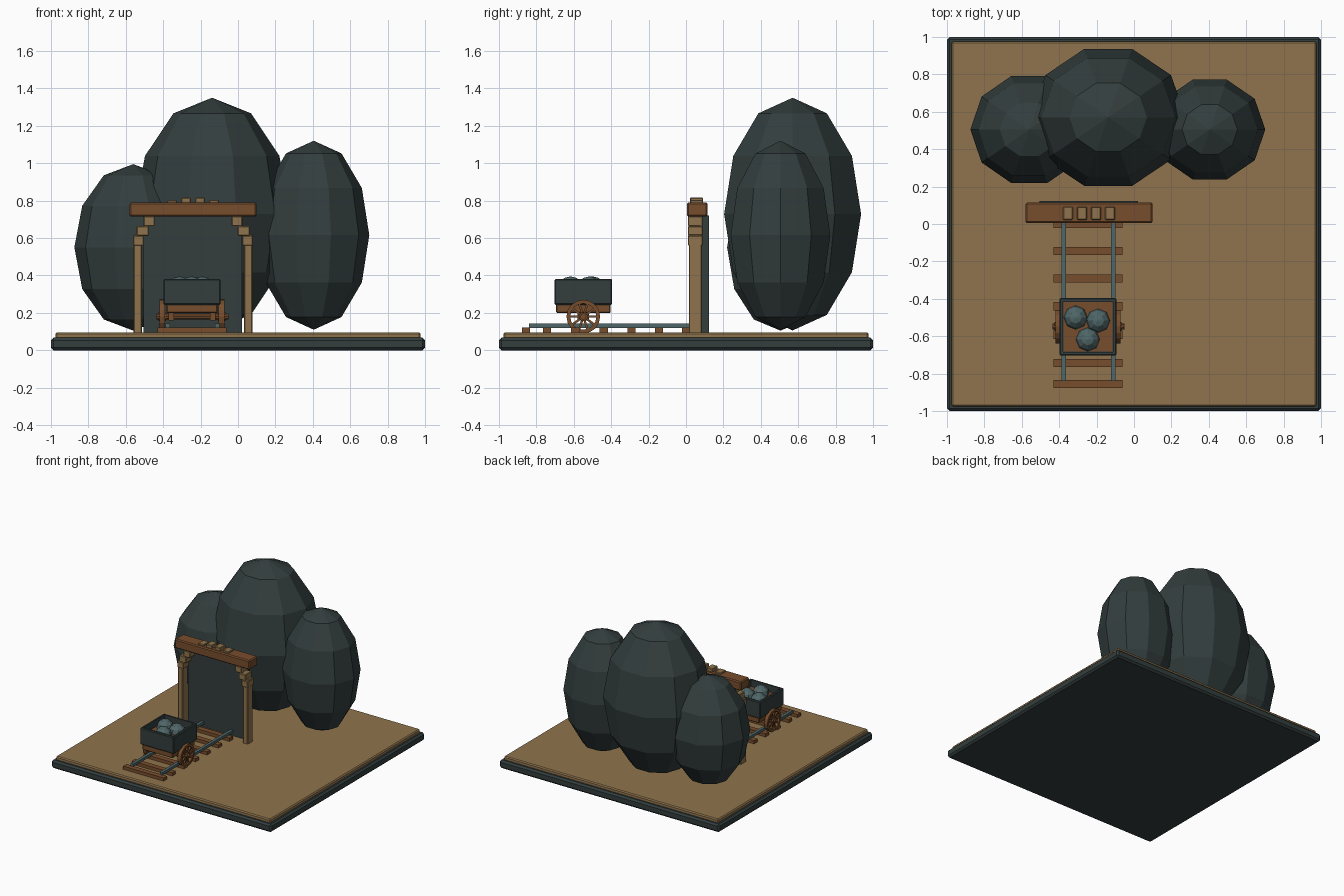
import bpy, bmesh, math
from mathutils import Matrix, Vector

cube = bpy.data.objects.get("Cube")
if cube:
    bpy.data.objects.remove(cube, do_unlink=True)


def material(name, rgb):
    m = bpy.data.materials.new(name)
    m.use_nodes = True
    m.diffuse_color = (*rgb, 1)
    m.node_tree.nodes["Principled BSDF"].inputs["Base Color"].default_value = (*rgb, 1)
    return m


SLATE = material("dark slate", (0.033, 0.047, 0.047))
SAND = material("sandy tan", (0.28, 0.175, 0.075))
WOOD = material("brown wood", (0.185, 0.075, 0.026))
STEEL = material("blue grey", (0.08, 0.135, 0.14))


def finish(name, bm, mat):
    bmesh.ops.recalc_face_normals(bm, faces=bm.faces)
    mesh = bpy.data.meshes.new(name)
    bm.to_mesh(mesh)
    bm.free()
    mesh.materials.append(mat)
    ob = bpy.data.objects.new(name, mesh)
    bpy.context.collection.objects.link(ob)
    return ob


def add_box(bm, x, y, z, turn=Matrix()):
    """Box from (low, high) ranges on each axis."""
    size = [r[1] - r[0] for r in (x, y, z)]
    mid = [(r[1] + r[0]) / 2 for r in (x, y, z)]
    m = turn @ Matrix.Translation(mid) @ Matrix.Diagonal((*size, 1))
    return bmesh.ops.create_cube(bm, size=1, matrix=m)["verts"]


def box(name, mat, x, y, z, bevel=0):
    bm = bmesh.new()
    add_box(bm, x, y, z)
    if bevel:
        bmesh.ops.bevel(bm, geom=bm.edges[:], offset=bevel, segments=1,
                        affect='EDGES', profile=0.5)
    return finish(name, bm, mat)


def boulder(name, mat, centre, radii, sides=10, rings=6):
    bm = bmesh.new()
    bmesh.ops.create_uvsphere(bm, u_segments=sides, v_segments=rings, radius=1)
    # put a corner of the polygon on the x axis
    v = next(v for v in bm.verts if v.co.xy.length > 0.3)
    turn = Matrix.Rotation(-math.atan2(v.co.y, v.co.x), 4, 'Z')
    m = Matrix.Translation(centre) @ Matrix.Diagonal((*radii, 1)) @ turn
    bmesh.ops.transform(bm, matrix=m, verts=bm.verts)
    return finish(name, bm, mat)


# Ground slab
box("base_slab", SLATE, (-1, 1), (-1, 1), (0, 0.067), 0.014)
box("ground", SAND, (-0.975, 0.975), (-0.975, 0.975), (0.06, 0.096), 0.008)

# Large boulders behind the entrance
boulder("boulder_middle", SLATE, (-0.138, 0.57, 0.728), (0.415, 0.385, 0.622))
boulder("boulder_left", SLATE, (0.405, 0.505, 0.615), (0.297, 0.28, 0.505))
boulder("boulder_right", SLATE, (-0.56, 0.505, 0.55), (0.315, 0.3, 0.445))

# Mine entrance: dark opening, posts with stepped brackets, top beam
MID = -0.24
box("tunnel_opening", SLATE, (-0.505, 0.022), (0.075, 0.122), (0.09, 0.72))
for side, s in (("left", 1), ("right", -1)):
    def span(a, b):
        return tuple(sorted((MID + s * a, MID + s * b)))
    box(side + "_post", SAND, span(0.273, 0.318), (0.015, 0.085), (0.09, 0.62), 0.005)
    for i, (inner, outer) in enumerate(((0.264, 0.32), (0.238, 0.302), (0.206, 0.264))):
        low = 0.56 + i * 0.052
        box(f"{side}_bracket_{i + 1}", SAND, span(inner, outer), (0.01, 0.09),
            (low, low + 0.052), 0.004)
box("top_beam", WOOD, (-0.58, 0.1), (0.005, 0.115), (0.715, 0.79), 0.008)
for i, top in enumerate((0.802, 0.816, 0.816, 0.804)):
    x = -0.353 + i * 0.075
    box(f"beam_block_{i + 1}", SAND, (x - 0.026, x + 0.026), (0.022, 0.092), (0.78, top), 0.004)

# Track
for i, y in enumerate((-0.855, -0.743, -0.592, -0.44, -0.292, -0.144, 0)):
    box(f"sleeper_{i + 1}", WOOD, (-0.43, -0.062), (y - 0.022, y + 0.022), (0.09, 0.122))
for side, x in (("left", -0.111), ("right", -0.375)):
    box(side + "_rail", STEEL, (x - 0.012, x + 0.012), (-0.84, 0.08), (0.12, 0.142))

# Cart bin, hollow from above
bm = bmesh.new()
add_box(bm, (-0.398, -0.094), (-0.703, -0.395), (0.243, 0.381))
bmesh.ops.bevel(bm, geom=bm.edges[:], offset=0.006, segments=1, affect='EDGES', profile=0.5)
bm.normal_update()
top = max(bm.faces, key=lambda f: f.calc_center_median().z)
bmesh.ops.inset_region(bm, faces=[top], thickness=0.017)
bmesh.ops.translate(bm, verts=bmesh.ops.extrude_discrete_faces(bm, faces=[top])["faces"][0].verts,
                    vec=(0, 0, -0.06))
finish("cart_bin", bm, SLATE)
box("cart_floor", WOOD, (-0.377, -0.115), (-0.682, -0.416), (0.319, 0.327))
box("cart_frame", WOOD, (-0.383, -0.109), (-0.695, -0.403), (0.2, 0.246), 0.005)

# Ore lumps in the cart
for i, (x, y) in enumerate(((-0.312, -0.5), (-0.192, -0.517), (-0.247, -0.617))):
    boulder(f"ore_{i + 1}", STEEL, (x, y, 0.335), (0.064, 0.064, 0.06), 8, 6)

# Spoked wheels and axle
HUB_Y, HUB_Z = -0.549, 0.18
for side, x in (("left", -0.088), ("right", -0.404)):
    bm = bmesh.new()
    n = 16
    loops = []
    for r, dx in ((0.09, -0.015), (0.09, 0.015), (0.07, 0.015), (0.07, -0.015)):
        loops.append([bm.verts.new((x + dx, HUB_Y + r * math.cos(math.tau * k / n),
                                    HUB_Z + r * math.sin(math.tau * k / n))) for k in range(n)])
    for a, b in zip(loops, loops[1:] + loops[:1]):
        for k in range(n):
            j = (k + 1) % n
            bm.faces.new((a[k], a[j], b[j], b[k]))
    for k in range(5):
        turn = Matrix.Translation((x, HUB_Y, HUB_Z)) @ Matrix.Rotation(math.pi * k / 5, 4, 'X')
        add_box(bm, (-0.008, 0.008), (-0.075, 0.075), (-0.006, 0.006), turn)
    finish(side + "_wheel", bm, WOOD)


def rod(name, low, high, radius):
    bm = bmesh.new()
    m = Matrix.Translation(((low + high) / 2, HUB_Y, HUB_Z)) @ Matrix.Rotation(math.pi / 2, 4, 'Y')
    bmesh.ops.create_cone(bm, cap_ends=True, segments=10, radius1=radius, radius2=radius,
                          depth=high - low, matrix=m)
    finish(name, bm, WOOD)


rod("axle", -0.437, -0.05, 0.016)
rod("left_hub", -0.106, -0.066, 0.024)
rod("right_hub", -0.426, -0.386, 0.024)
# Bearing blocks joining the axle to the frame
for side, x in (("left", -0.135), ("right", -0.357)):
    box(side + "_bearing", WOOD, (x - 0.014, x + 0.014), (HUB_Y - 0.03, HUB_Y + 0.03), (0.16, 0.21))
